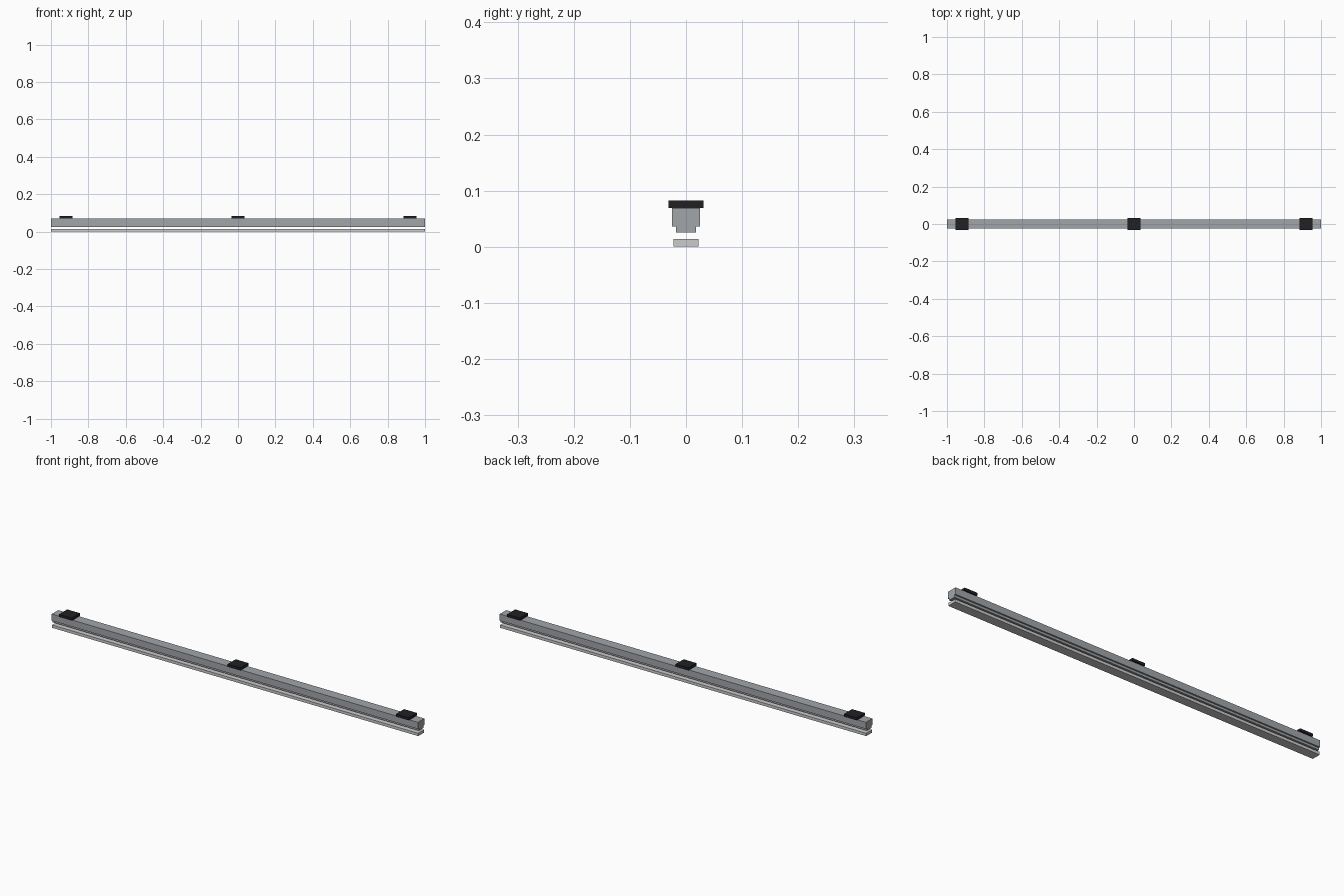
import bpy, bmesh

if "Cube" in bpy.data.objects:
    bpy.data.objects.remove(bpy.data.objects["Cube"])

def material(name, rgb):
    m = bpy.data.materials.new(name)
    m.diffuse_color = (*rgb, 1)
    m.use_nodes = True
    m.node_tree.nodes["Principled BSDF"].inputs["Base Color"].default_value = m.diffuse_color
    return m

def extrude_profile(name, half, x0, x1, mat=None):
    """Mirror a right-half (y, z) outline and extrude it along x."""
    outline = half + [(-y, z) for y, z in reversed(half)]
    bm = bmesh.new()
    face = bm.faces.new([bm.verts.new((x0, y, z)) for y, z in outline])
    ext = bmesh.ops.extrude_face_region(bm, geom=[face])
    bmesh.ops.translate(bm, vec=(x1 - x0, 0, 0),
                        verts=[v for v in ext["geom"] if isinstance(v, bmesh.types.BMVert)])
    bmesh.ops.recalc_face_normals(bm, faces=bm.faces)
    me = bpy.data.meshes.new(name)
    bm.to_mesh(me)
    bm.free()
    ob = bpy.data.objects.new(name, me)
    bpy.context.collection.objects.link(ob)
    if mat:
        me.materials.append(mat)
    return ob

metal = material("metal", (0.36, 0.38, 0.40))
lens = material("pale_strip", (0.58, 0.58, 0.58))
black = material("black", (0.015, 0.015, 0.018))

# stepped main housing
extrude_profile("rail_housing",
                [(0.0175, 0.025), (0.0175, 0.036), (0.025, 0.036), (0.025, 0.069)],
                -1, 1, metal)

# separate flat strip underneath
extrude_profile("lower_strip", [(0.0225, 0.0), (0.0225, 0.014)], -1, 1, lens)

# mounting pads on top
for side, x in (("left", -0.92), ("middle", 0), ("right", 0.92)):
    extrude_profile("mounting_pad_" + side, [(0.0315, 0.069), (0.0315, 0.082)],
                    x - 0.035, x + 0.035, black)
